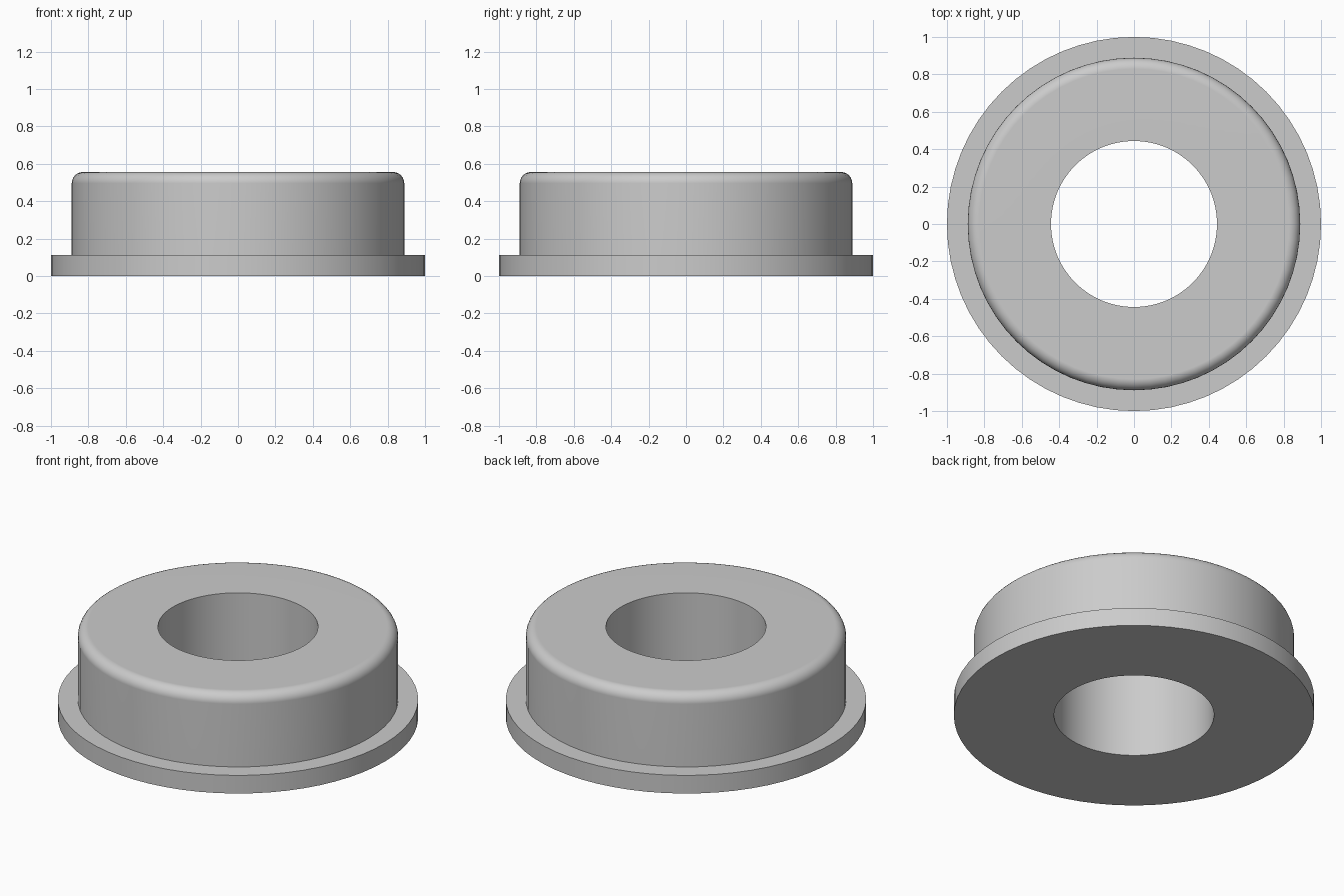
import bpy, bmesh, math
from mathutils import Vector

cube = bpy.data.objects.get("Cube")
if cube:
    bpy.data.objects.remove(cube, do_unlink=True)

SEGMENTS = 64
BORE, BODY, FLANGE = 0.444, 0.889, 1.0
FLANGE_TOP, TOP = 0.111, 0.556
FILLET, STEPS = 0.06, 6

grey = bpy.data.materials.new("plain grey")
grey.use_nodes = True
colour = (0.6, 0.6, 0.6, 1)
grey.diffuse_color = colour
grey.node_tree.nodes["Principled BSDF"].inputs["Base Color"].default_value = colour

# Half section: flange, body wall, rounded top edge, bore
profile = [(BORE, 0), (FLANGE, 0), (FLANGE, FLANGE_TOP), (BODY, FLANGE_TOP)]
for i in range(STEPS + 1):
    a = math.pi / 2 * i / STEPS
    profile.append((BODY - FILLET + FILLET * math.cos(a),
                    TOP - FILLET + FILLET * math.sin(a)))
profile.append((BORE, TOP))

# Revolve the closed section about the z axis
bm = bmesh.new()
verts = [bm.verts.new((r, 0, z)) for r, z in profile]
edges = [bm.edges.new((v, verts[(i + 1) % len(verts)])) for i, v in enumerate(verts)]
bmesh.ops.spin(bm, geom=verts + edges, cent=Vector(), axis=(0, 0, 1),
               angle=math.tau, steps=SEGMENTS)
bmesh.ops.remove_doubles(bm, verts=bm.verts, dist=0.0001)
bmesh.ops.recalc_face_normals(bm, faces=bm.faces)

mesh = bpy.data.meshes.new("flanged_bushing")
bm.to_mesh(mesh)
bm.free()
mesh.materials.append(grey)
bushing = bpy.data.objects.new("flanged_bushing", mesh)
bpy.context.collection.objects.link(bushing)

# Smooth the round walls, keep the corners crisp and the flats flat
bpy.ops.object.select_all(action="DESELECT")
bushing.select_set(True)
bpy.context.view_layer.objects.active = bushing
bpy.ops.object.shade_smooth_by_angle(angle=math.radians(30))
weighted = bushing.modifiers.new("weighted_normals", "WEIGHTED_NORMAL")
weighted.keep_sharp = True
